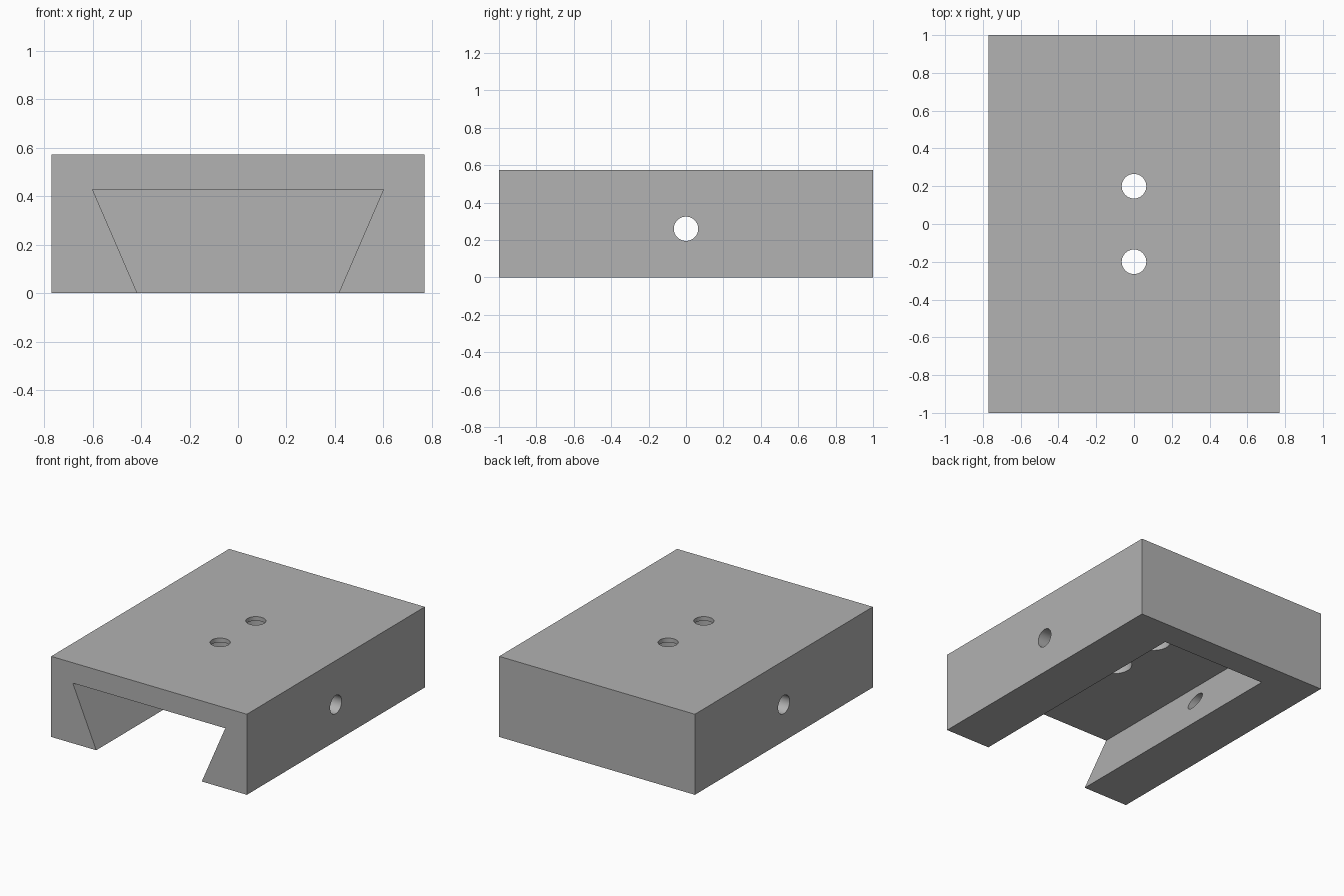
import bpy
import bmesh
import math

cube = bpy.data.objects.get("Cube")
if cube:
    bpy.data.objects.remove(cube, do_unlink=True)

HALF_W, HEIGHT = 0.77, 0.573
SLOT_TOP, SLOT_MOUTH, SLOT_Z, SLOT_END = 0.60, 0.415, 0.428, 0.815
HOLE_R, BORE_R, LIP = 0.065, 0.114, 0.03

grey = bpy.data.materials.new("plain grey")
grey.use_nodes = True
color = (0.445, 0.445, 0.445, 1)
grey.diffuse_color = color
grey.node_tree.nodes["Principled BSDF"].inputs["Base Color"].default_value = color


def prism(name, profile, y0, y1):
    """Extrude an x-z profile along y."""
    bm = bmesh.new()
    face = bm.faces.new([bm.verts.new((x, y0, z)) for x, z in profile])
    moved = bmesh.ops.extrude_face_region(bm, geom=[face])["geom"]
    verts = [v for v in moved if isinstance(v, bmesh.types.BMVert)]
    bmesh.ops.translate(bm, vec=(0, y1 - y0, 0), verts=verts)
    bmesh.ops.recalc_face_normals(bm, faces=bm.faces)
    mesh = bpy.data.meshes.new(name)
    bm.to_mesh(mesh)
    bm.free()
    mesh.materials.append(grey)
    obj = bpy.data.objects.new(name, mesh)
    bpy.context.collection.objects.link(obj)
    return obj


def drill(name, radius, depth, location, rotation=(0, 0, 0)):
    bpy.ops.mesh.primitive_cylinder_add(vertices=64, radius=radius, depth=depth,
                                        location=location, rotation=rotation)
    obj = bpy.context.object
    obj.name = name
    obj.data.materials.append(grey)
    return obj


# Solid carriage block
block = prism("dovetail_carriage",
              [(-HALF_W, 0), (HALF_W, 0), (HALF_W, HEIGHT), (-HALF_W, HEIGHT)], -1, 1)

# Dovetail slot, open at the front and closed at the back
drop = 0.1
low = SLOT_MOUTH - drop * (SLOT_TOP - SLOT_MOUTH) / SLOT_Z
cutters = [prism("slot_cutter", [(-low, -drop), (low, -drop),
                                 (SLOT_TOP, SLOT_Z), (-SLOT_TOP, SLOT_Z)], -1.2, SLOT_END)]

# Cross hole through both side walls
cutters.append(drill("side_hole_cutter", HOLE_R, 2, (0, 0, 0.26), (0, math.pi / 2, 0)))

# Screw holes in the top, counterbored from inside the slot
for y in (-0.2, 0.2):
    cutters.append(drill("screw_hole_cutter", HOLE_R, 0.4, (0, y, HEIGHT)))
    bore_top = HEIGHT - LIP
    cutters.append(drill("counterbore_cutter", BORE_R, 0.2, (0, y, bore_top - 0.1)))

bpy.ops.object.select_all(action="DESELECT")
bpy.context.view_layer.objects.active = block
block.select_set(True)
for cutter in cutters:
    cutter.hide_render = True
    mod = block.modifiers.new("cut", "BOOLEAN")
    mod.operation = "DIFFERENCE"
    mod.solver = "EXACT"
    mod.object = cutter
    bpy.ops.object.modifier_apply(modifier=mod.name)
    bpy.data.objects.remove(cutter, do_unlink=True)

bpy.ops.object.shade_smooth_by_angle(angle=math.radians(30))
